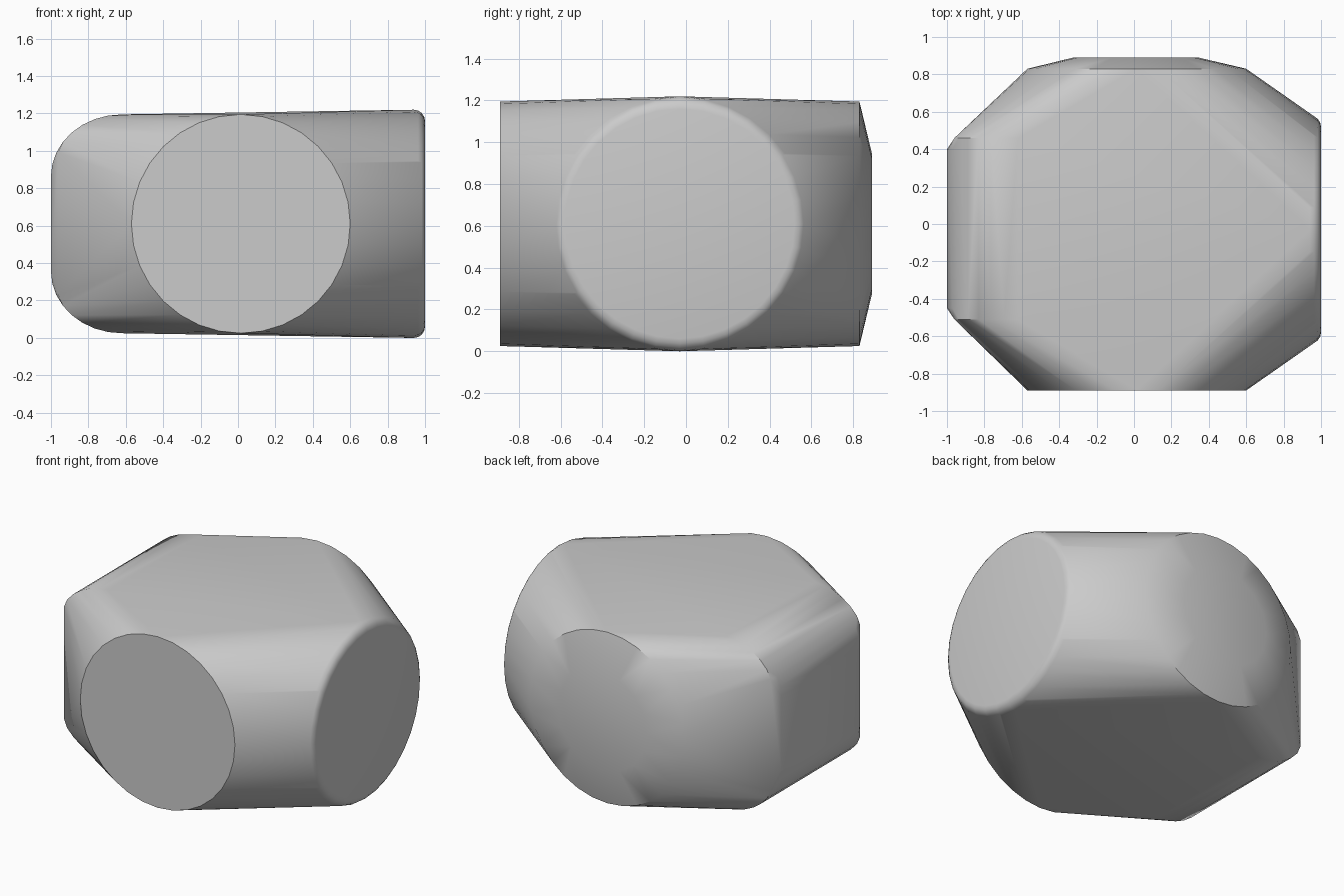
import bpy, bmesh
from math import sin, cos, pi, radians
from mathutils import Vector

cube = bpy.data.objects.get("Cube")
if cube:
    bpy.data.objects.remove(cube)

# Light grey finish
grey = bpy.data.materials.new("light_grey")
grey.use_nodes = True
colour = (0.6, 0.6, 0.6, 1)
grey.diffuse_color = colour
grey.node_tree.nodes["Principled BSDF"].inputs["Base Color"].default_value = colour

MID = 0.612
points = []


def disc(axis, offset, centre, radius, sides=32):
    """Ring of points facing along x or y."""
    for i in range(sides):
        a = 2 * pi * i / sides
        u, z = centre + radius * cos(a), MID + radius * sin(a)
        points.append(Vector((offset, u, z) if axis == "x" else (u, offset, z)))


# Front disc, back disc and the shallow raised centre of the back
disc("y", -0.89, 0.015, 0.585)
disc("y", 0.83, 0.015, 0.585)
disc("y", 0.89, 0.01, 0.335, 16)

# Round +x end with a softened rim
RIM = 0.06
for i in range(5):
    a = i * pi / 8
    disc("x", 1 - RIM + RIM * sin(a), -0.03, 0.61 - RIM + RIM * cos(a))

# Curved -x end: a rounded profile run along y, its corners trimmed
for y, limit in ((-0.51, -0.96), (-0.45, -1), (0.40, -1), (0.46, -0.96)):
    for i in range(9):
        a = i * pi / 16
        x = max(limit, -0.62 - 0.38 * cos(a))
        for side in (1, -1):
            points.append(Vector((x, y, MID + side * (0.255 + 0.33 * sin(a)))))

# Skin all sections into one convex body
bm = bmesh.new()
for p in points:
    bm.verts.new(p)
bmesh.ops.remove_doubles(bm, verts=bm.verts[:], dist=0.002)
bmesh.ops.convex_hull(bm, input=bm.verts[:])
loose = [v for v in bm.verts if not v.link_faces]
bmesh.ops.delete(bm, geom=loose, context="VERTS")
bmesh.ops.dissolve_limit(bm, angle_limit=radians(0.5),
                         verts=bm.verts[:], edges=bm.edges[:])
bmesh.ops.recalc_face_normals(bm, faces=bm.faces[:])
low = min(v.co.z for v in bm.verts)
bmesh.ops.translate(bm, verts=bm.verts[:], vec=(0, 0, -low))

mesh = bpy.data.meshes.new("faceted_body")
bm.to_mesh(mesh)
bm.free()
mesh.materials.append(grey)
body = bpy.data.objects.new("faceted_body", mesh)
bpy.context.collection.objects.link(body)

bpy.ops.object.select_all(action="DESELECT")
body.select_set(True)
bpy.context.view_layer.objects.active = body
bpy.ops.object.shade_smooth_by_angle(angle=radians(35))
